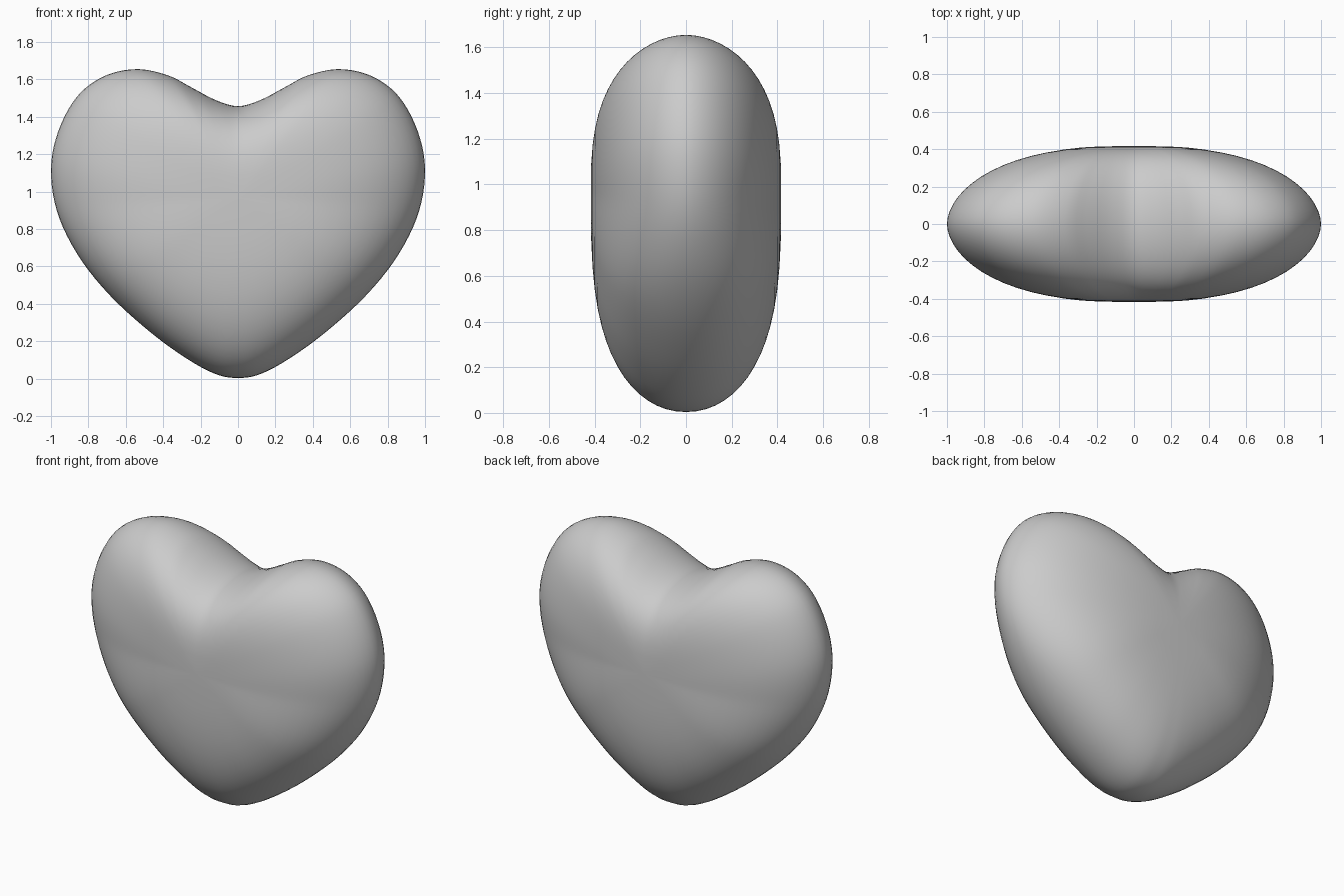
import bpy, bmesh, math
from mathutils import Vector

if "Cube" in bpy.data.objects:
    bpy.data.objects.remove(bpy.data.objects["Cube"])

CENTRE_Z, HALF_DEPTH = 0.97, 0.417
RINGS, STEPS = 32, 4

# Right half of the outline, from notch to tip
half = [(0, 1.457), (0.12, 1.49), (0.25, 1.558), (0.37, 1.62), (0.53, 1.655),
        (0.69, 1.628), (0.82, 1.55), (0.91, 1.435), (0.975, 1.28), (1, 1.12),
        (0.98, 0.94), (0.915, 0.765), (0.8, 0.58), (0.635, 0.395), (0.42, 0.21),
        (0.23, 0.08), (0.1, 0.018), (0, 0.004)]
# Inner contour: notch filled in and lower sides rounded, so creases fade out
shift = {0: (0, 0.12), 1: (0, 0.10), 2: (0, 0.05), 3: (0, 0.01),
         11: (0.03, -0.01), 12: (0.05, -0.04), 13: (0.08, -0.07),
         14: (0.10, -0.07), 15: (0.10, -0.02), 16: (0.05, 0.01), 17: (0, 0.02)}
inner_half = [(x + shift.get(i, (0, 0))[0], z + shift.get(i, (0, 0))[1])
              for i, (x, z) in enumerate(half)]


def closed_curve(pts):
    """Mirror a half outline and smooth it with a Catmull-Rom spline."""
    loop = [Vector(p) for p in pts + [(-x, z) for x, z in pts[-2:0:-1]]]
    n, out = len(loop), []
    for i in range(n):
        a, b, c, d = (loop[(i + k) % n] for k in (-1, 0, 1, 2))
        for s in range(STEPS):
            t = s / STEPS
            out.append(0.5 * (2 * b + (c - a) * t + (2 * a - 5 * b + 4 * c - d) * t * t
                              + (3 * b - a - 3 * c + d) * t ** 3))
    return [p - Vector((0, CENTRE_Z)) for p in out]


outer, inner = closed_curve(half), closed_curve(inner_half)
bm = bmesh.new()

# Puffed body: rings shrinking towards the front and back poles
rings = []
for r in range(1, RINGS):
    phi = math.pi * r / RINGS
    ring = []
    for o, i in zip(outer, inner):
        rise = o.y / o.length
        up = max(0, rise) ** 2              # 1 at the top
        t = min(1, max(0, -rise / 0.6))
        low = t * t * (3 - 2 * t)           # 1 along the lower sides and tip
        power = 2.5 + 0.35 * up + 0.6 * low
        full = 1.08 - 0.04 * up - 0.12 * low
        s = math.sin(phi) ** (2 / power)
        c = math.cos(phi)
        y = -math.copysign(abs(c) ** full, c) * HALF_DEPTH
        p = (o * s + i * (1 - s)) * s
        ring.append(bm.verts.new((p.x, y, p.y + CENTRE_Z)))
    rings.append(ring)

n = len(outer)
for a, b in zip(rings, rings[1:]):
    for k in range(n):
        bm.faces.new((a[k], a[(k + 1) % n], b[(k + 1) % n], b[k]))
for ring, y in ((rings[0], -HALF_DEPTH), (rings[-1], HALF_DEPTH)):
    pole = bm.verts.new((0, y, CENTRE_Z))
    for k in range(n):
        bm.faces.new((pole, ring[k], ring[(k + 1) % n]))

bmesh.ops.recalc_face_normals(bm, faces=bm.faces)
for f in bm.faces:
    f.smooth = True
mesh = bpy.data.meshes.new("heart")
bm.to_mesh(mesh)
bm.free()
heart = bpy.data.objects.new("heart", mesh)
bpy.context.collection.objects.link(heart)
